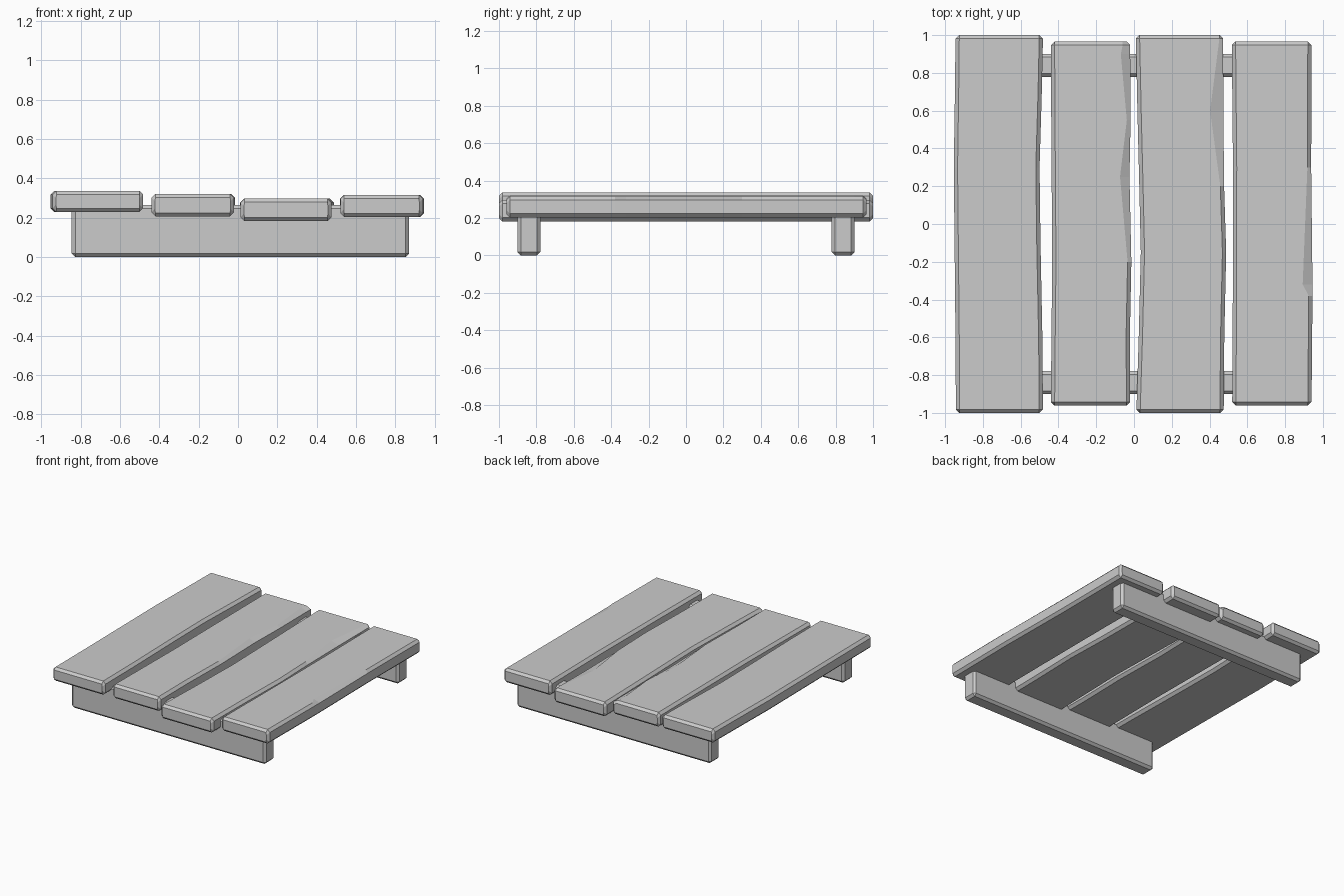
import bpy, bmesh

if "Cube" in bpy.data.objects:
    bpy.data.objects.remove(bpy.data.objects["Cube"])


def finish(name, bm):
    bmesh.ops.recalc_face_normals(bm, faces=bm.faces[:])
    me = bpy.data.meshes.new(name)
    bm.to_mesh(me)
    bm.free()
    ob = bpy.data.objects.new(name, me)
    bpy.context.collection.objects.link(ob)
    return ob


def section(bm, y, xl, xr, z0, z1, wl, wr, inset=0.0):
    """Chamfered plank outline at y; wl / wr are the worn top edge widths."""
    c, i = 0.02, inset
    pts = [(xl + c, z0 + i), (xr - c, z0 + i), (xr - i, z0 + c + i), (xr - i, z1 - c - i),
           (xr - wr, z1 - i), (xl + wl, z1 - i), (xl + i, z1 - c - i), (xl + i, z0 + c + i)]
    return [bm.verts.new((x, y, z)) for x, z in pts]


def plank(name, y0, y1, z0, z1, stations):
    """Loft through stations (y, left, right, left wear, right wear)."""
    bm = bmesh.new()
    b = 0.018
    first, last = stations[0], stations[-1]
    rings = [section(bm, y0, *first[:2], z0, z1, *first[2:], inset=b),
             section(bm, y0 + b, *first[:2], z0, z1, *first[2:])]
    for y, *s in stations[1:-1]:
        rings.append(section(bm, y, s[0], s[1], z0, z1, s[2], s[3]))
    rings += [section(bm, y1 - b, *last[:2], z0, z1, *last[2:]),
              section(bm, y1, *last[:2], z0, z1, *last[2:], inset=b)]
    for a, c in zip(rings, rings[1:]):
        for k in range(8):
            bm.faces.new((a[k], a[(k + 1) % 8], c[(k + 1) % 8], c[k]))
    bm.faces.new(rings[0])
    bm.faces.new(rings[-1])
    return finish(name, bm)


N = 0.02  # normal edge chamfer
# Four uneven top planks
plank("plank_far_left", -1.0, 1.0, 0.228, 0.337, [
    (-0.943, -0.482, N, N),
    (-0.6, -0.945, -0.485, N, N), (-0.1, -0.95, -0.495, N, N),
    (0.3, -0.954, -0.5, N, N), (0.7, -0.948, -0.488, N, N),
    (-0.945, -0.482, N, N)])
plank("plank_mid_left", -0.96, 0.965, 0.207, 0.321, [
    (-0.44, -0.02, N, N),
    (-0.6, -0.437, -0.022, N, N), (-0.2, -0.433, -0.014, N, N),
    (0.25, -0.436, -0.024, N, 0.05), (0.55, -0.438, -0.018, N, N),
    (0.9, -0.44, -0.02, N, 0.05),
    (-0.44, -0.02, N, 0.04)])
plank("plank_mid_right", -1.0, 1.0, 0.182, 0.297, [
    (0.013, 0.475, N, N),
    (-0.6, 0.025, 0.478, N, N), (-0.15, 0.036, 0.488, N, N),
    (0.2, 0.028, 0.477, N, N), (0.6, 0.018, 0.473, N, 0.07),
    (0.01, 0.472, N, N)])
plank("plank_far_right", -0.96, 0.965, 0.203, 0.316, [
    (0.52, 0.94, N, N),
    (-0.38, 0.523, 0.945, N, N), (-0.32, 0.523, 0.945, N, 0.052),
    (0.3, 0.524, 0.938, N, N),
    (0.518, 0.94, N, N)])

# Two supporting cross beams
for name, y in (("front_beam", -0.84), ("back_beam", 0.84)):
    bm = bmesh.new()
    bmesh.ops.create_cube(bm, size=1)
    for v in bm.verts:
        v.co = (v.co.x * 1.715 + 0.012, v.co.y * 0.122 + y, v.co.z * 0.265 + 0.1325)
    bmesh.ops.bevel(bm, geom=bm.edges[:], offset=0.018, segments=1, affect='EDGES')
    finish(name, bm)
